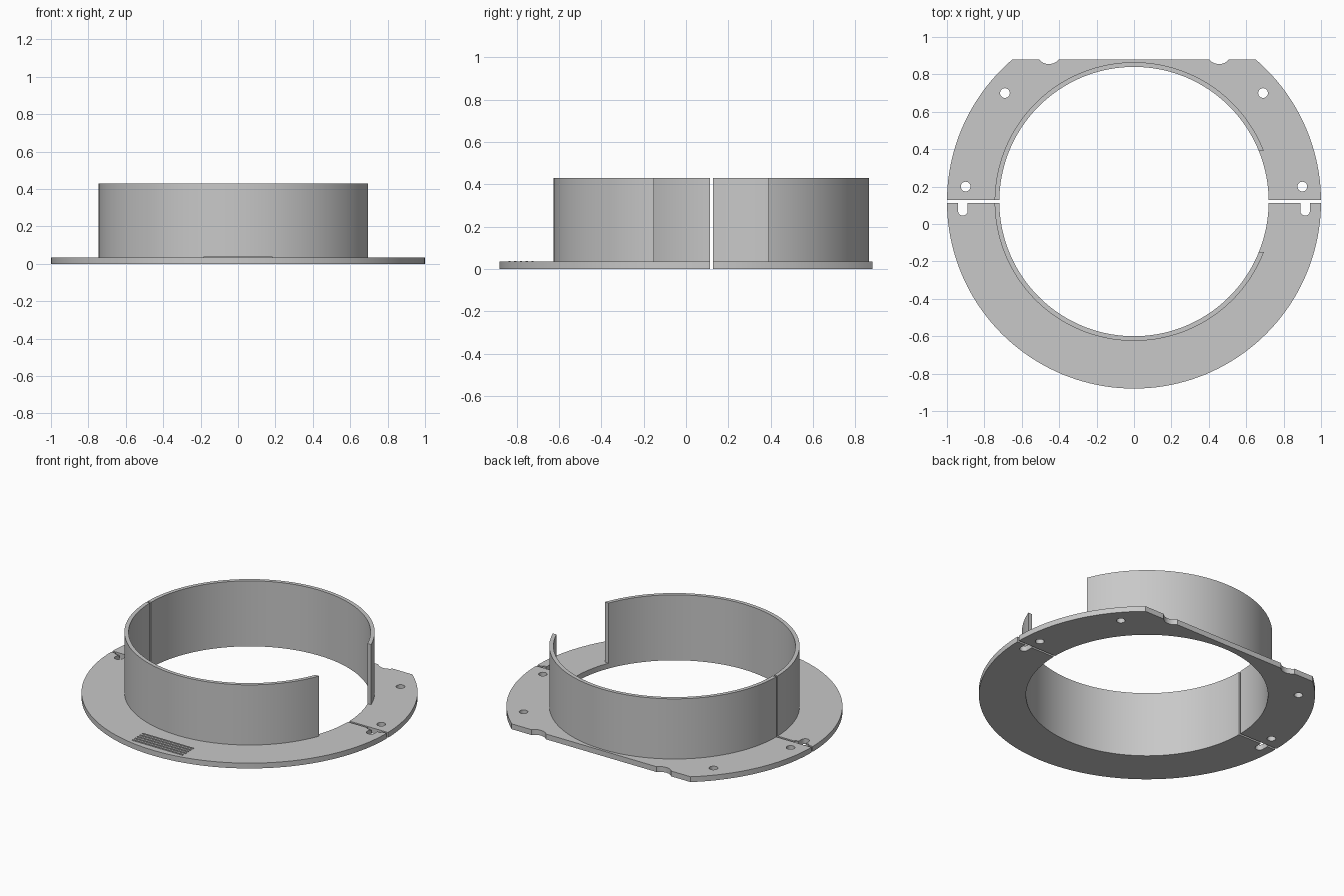
import bpy, math
from mathutils import Vector

cube = bpy.data.objects.get("Cube")
if cube:
    bpy.data.objects.remove(cube, do_unlink=True)

CY = 0.12                 # ring centre in y
R_IN, R_WALL, R_OUT = 0.72, 0.745, 1.0
T, H = 0.035, 0.43        # plate thickness, total height
SEG = 160

grey = bpy.data.materials.new("light grey")
grey.use_nodes = True
colour = (0.58, 0.58, 0.58, 1)
grey.diffuse_color = colour
grey.node_tree.nodes["Principled BSDF"].inputs["Base Color"].default_value = colour


def make(name, verts, faces):
    mesh = bpy.data.meshes.new(name)
    mesh.from_pydata(verts, [], faces)
    mesh.materials.append(grey)
    obj = bpy.data.objects.new(name, mesh)
    bpy.context.collection.objects.link(obj)
    return obj


def lathe(name, profile):
    """Revolve a closed (radius, z) profile about the ring axis."""
    n = len(profile)
    verts, faces = [], []
    for i in range(SEG):
        a = 2 * math.pi * i / SEG
        verts += [(r * math.cos(a), CY + r * math.sin(a), z) for r, z in profile]
        k = (i + 1) % SEG
        for j in range(n):
            m = (j + 1) % n
            faces.append((i * n + j, k * n + j, k * n + m, i * n + m))
    return make(name, verts, faces)


def prism(name, outline, z0, z1):
    """Extrude a counter-clockwise outline from z0 to z1."""
    n = len(outline)
    verts = [(x, y, z) for z in (z0, z1) for x, y in outline]
    faces = [tuple(reversed(range(n))), tuple(range(n, 2 * n))]
    faces += [(i, (i + 1) % n, n + (i + 1) % n, n + i) for i in range(n)]
    return make(name, verts, faces)


def box(name, x0, x1, y0, y1, z0, z1):
    return prism(name, [(x0, y0), (x1, y0), (x1, y1), (x0, y1)], z0, z1)


def disc(x, y, r, n=28):
    pts = [(x + r * math.cos(2 * math.pi * i / n),
            y + r * math.sin(2 * math.pi * i / n)) for i in range(n)]
    return prism("hole_cutter", pts, -1, 1)


def cut(obj, cutters):
    """Subtract each cutter, then discard it."""
    bpy.context.view_layer.objects.active = obj
    for c in cutters:
        c.hide_render = True
        mod = obj.modifiers.new("cut", 'BOOLEAN')
        mod.operation, mod.solver, mod.object = 'DIFFERENCE', 'EXACT', c
        bpy.ops.object.modifier_apply(modifier=mod.name)
        bpy.data.objects.remove(c, do_unlink=True)


def smooth(obj):
    bpy.ops.object.select_all(action='DESELECT')
    obj.select_set(True)
    bpy.context.view_layer.objects.active = obj
    bpy.ops.object.shade_smooth_by_angle(angle=math.radians(30))


section = [(R_IN, 0), (R_OUT, 0), (R_OUT, T), (R_WALL, T), (R_WALL, H), (R_IN, H)]


def opening():
    # missing stretch of wall on the +x side
    return box("opening_cutter", 0.4, 0.9, -0.15, 0.39, T, 1)


# Rear half: flat back edge, edge notches and bolt holes
rear = lathe("rear_half_collar", section)
cutters = [box("split_cutter", -2, 2, -2, 0.127, -1, 2), opening(),
           box("back_edge_cutter", -2, 2, 0.88, 2, -1, 2)]
for s in (-1, 1):
    cutters += [disc(s * 0.455, 0.924, 0.069, 40),
                disc(s * 0.69, 0.70, 0.026), disc(s * 0.90, 0.20, 0.026)]
cut(rear, cutters)
smooth(rear)

# Front half: open slots with a shallow step along the joint
front = lathe("front_half_collar", section)
cutters = [box("split_cutter", -2, 2, 0.113, 2, -1, 2), opening()]
for s in (-1, 1):
    x = s * 0.915
    arc = [(x + 0.026 * math.cos(a), 0.071 + 0.026 * math.sin(a))
           for a in (math.pi * (1 + i / 14) for i in range(15))]
    cutters.append(prism("slot_cutter", arc + [(x + 0.026, 0.3), (x - 0.026, 0.3)], -1, 1))
    cutters.append(box("step_cutter", x - 0.05, x + 0.05, 0.101, 0.3, T - 0.008, 1))
cut(front, cutters)
smooth(front)

# Plain raised ribs on the front of the flange
for i in range(5):
    y = -0.725 - 0.027 * i
    box(f"flange_rib_{i + 1}", -0.185, 0.185, y - 0.005, y + 0.005, T - 0.002, T + 0.004)
